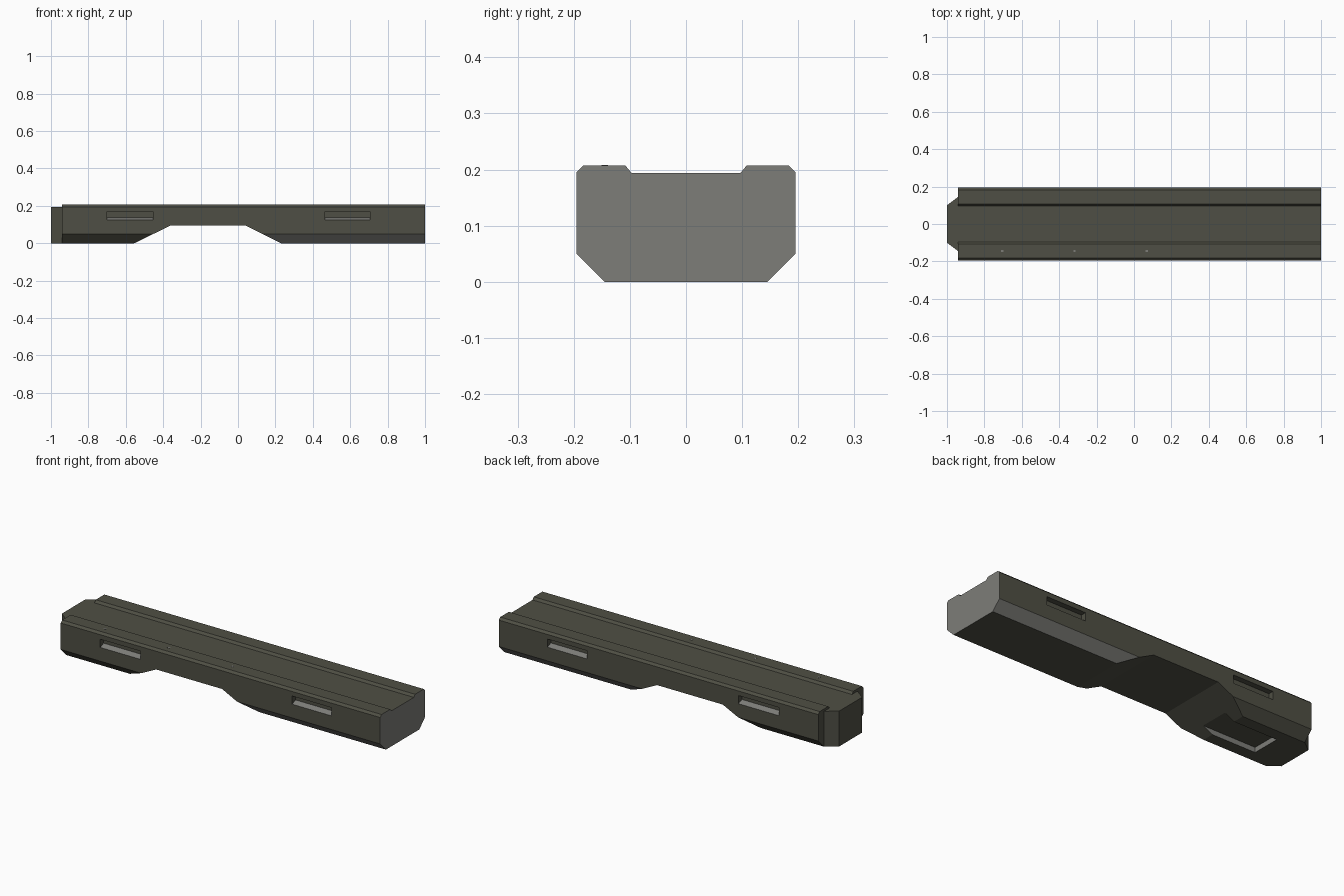
import bpy, bmesh

if "Cube" in bpy.data.objects:
    bpy.data.objects.remove(bpy.data.objects["Cube"])


def material(name, rgb):
    m = bpy.data.materials.new(name)
    m.diffuse_color = (*rgb, 1)
    m.use_nodes = True
    m.node_tree.nodes["Principled BSDF"].inputs["Base Color"].default_value = m.diffuse_color
    return m


MATS = [material("dark olive grey", (0.078, 0.078, 0.058)),
        material("light grey", (0.205, 0.205, 0.19))]


def new_object(name, bm):
    bmesh.ops.recalc_face_normals(bm, faces=bm.faces)
    me = bpy.data.meshes.new(name)
    for m in MATS:
        me.materials.append(m)
    bm.normal_update()
    bm.to_mesh(me)
    bm.free()
    ob = bpy.data.objects.new(name, me)
    bpy.context.collection.objects.link(ob)
    return ob


def loft(name, rings, rule=None):
    """Skin between matching point rings, cap both ends, colour by rule."""
    bm = bmesh.new()
    vs = [[bm.verts.new(p) for p in r] for r in rings]
    n = len(vs[0])
    for a, b in zip(vs, vs[1:]):
        for i in range(n):
            j = (i + 1) % n
            bm.faces.new((a[i], a[j], b[j], b[i]))
    bm.faces.new(vs[0])
    bm.faces.new(vs[-1])
    bmesh.ops.recalc_face_normals(bm, faces=bm.faces)
    bm.normal_update()
    for f in bm.faces:
        if rule and rule(f.normal, f.calc_center_median()):
            f.material_index = 1
    return new_object(name, bm)


# Main body: one constant cross-section with two raised top rails
half = [(0.145, 0), (0.195, 0.05), (0.195, 0.195), (0.183, 0.207),
        (0.108, 0.207), (0.097, 0.194)]
section = half + [(-y, z) for y, z in reversed(half)]
body = loft("main_body",
            [[(x, y, z) for y, z in section] for x in (-0.94, -0.16, 1.0)],
            lambda n, c: n.x > 0.9 or
            (c.x > 0 and abs(n.y) > 0.5 and n.z < -0.5))

# Cutter: shallow arch under the middle
arch = [(-0.76, -0.1), (-0.36, 0.095), (0.04, 0.095), (0.43, -0.1)]
cutters = [loft("arch_cutter",
                [[(x, y, z) for x, z in arch] for y in (-0.3, 0.3)])]

# Cutters: two slots on each side with a sloping light floor
for s in (-1, 1):
    for x0, x1 in ((-0.70, -0.455), (0.465, 0.705)):
        prof = [(0.21, 0.125), (0.195, 0.125), (0.165, 0.137),
                (0.165, 0.17), (0.21, 0.17)]
        cutters.append(loft("slot_cutter",
                            [[(x, s * y, z) for y, z in prof] for x in (x0, x1)],
                            lambda n, c: n.z < -0.5))

# Cutter: pocket in the underside, light walls
pocket = [(-0.82, -0.08), (-0.42, -0.08), (-0.42, 0.08), (-0.82, 0.08)]
cutters.append(loft("pocket_cutter",
                    [[(x, y, z) for x, y in pocket] for z in (-0.05, 0.028)],
                    lambda n, c: abs(n.z) < 0.5))

for c in cutters:
    c.hide_render = True
    mod = body.modifiers.new("cut", 'BOOLEAN')
    mod.operation = 'DIFFERENCE'
    mod.solver = 'EXACT'
    mod.object = c

# Bake the cuts and drop the cutters
dg = bpy.context.evaluated_depsgraph_get()
cut_mesh = bpy.data.meshes.new_from_object(body.evaluated_get(dg))
body.modifiers.clear()
body.data = cut_mesh
for c in cutters:
    bpy.data.objects.remove(c)

# Tapered nose at the left end
nose = [(-0.93, -0.145), (-0.94, -0.145), (-1.0, -0.1),
        (-1.0, 0.1), (-0.94, 0.145), (-0.93, 0.145)]
loft("end_nose", [[(x, y, z) for x, y in nose] for z in (0, 0.194)])

# Tiny studs on the front rail
for i, x in enumerate((-0.705, -0.318, 0.068)):
    sq = [(x - .006, -.151), (x + .006, -.151), (x + .006, -.139), (x - .006, -.139)]
    loft("rail_stud_%d" % (i + 1),
         [[(a, b, z) for a, b in sq] for z in (0.2, 0.208)],
         lambda n, c: True)
